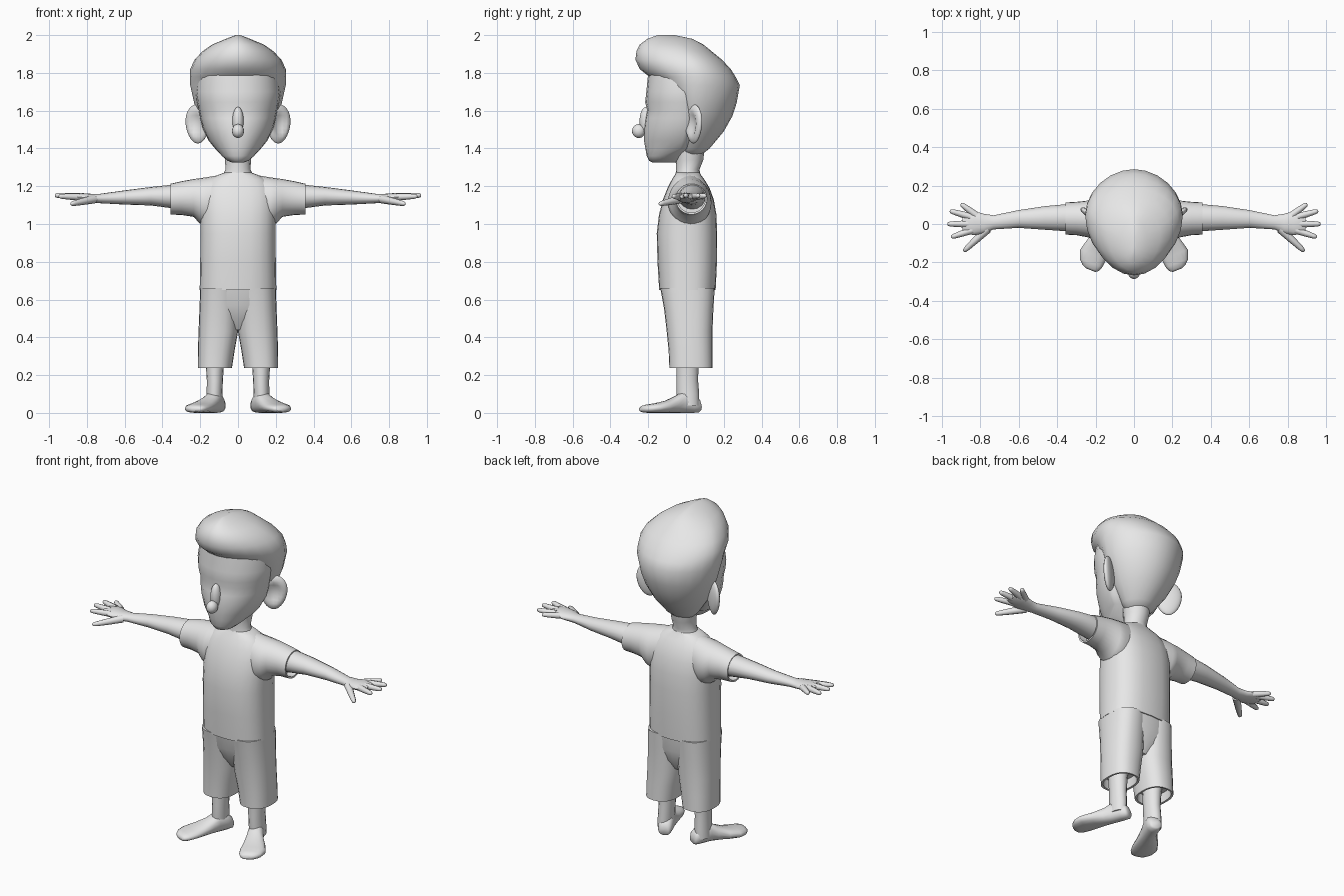
import bpy, bmesh, math
from mathutils import Vector, Matrix

clay = bpy.data.materials.new("light_grey")
clay.diffuse_color = (0.8, 0.8, 0.8, 1)


def finish(name, bm, mirror=False, angle=50):
    """Turn a bmesh into a smooth-shaded object, optionally mirrored left/right."""
    bmesh.ops.recalc_face_normals(bm, faces=bm.faces[:])
    me = bpy.data.meshes.new(name)
    bm.to_mesh(me)
    bm.free()
    me.materials.append(clay)
    ob = bpy.data.objects.new(name, me)
    bpy.context.collection.objects.link(ob)
    bpy.ops.object.select_all(action='DESELECT')
    ob.select_set(True)
    bpy.context.view_layer.objects.active = ob
    bpy.ops.object.shade_smooth_by_angle(angle=math.radians(angle))
    if mirror:
        mod = ob.modifiers.new("mirror", 'MIRROR')
        mod.use_mirror_merge = False
    return ob


def skin(bm, rings):
    """Bridge rings of points with quads and cap both ends."""
    vs = [[bm.verts.new(p) for p in r] for r in rings]
    n = len(vs[0])
    for a, b in zip(vs, vs[1:]):
        for i in range(n):
            j = (i + 1) % n
            bm.faces.new((a[i], a[j], b[j], b[i]))
    bm.faces.new(vs[0])
    bm.faces.new(vs[-1])


def power(v, e):
    return math.copysign(abs(v) ** e, v)


def loft(name, sections, axis='z', n=2.0, sides=24, mirror=False, matrix=None, angle=50):
    """Section: (position, u0, u1, v0, v1[, u_mid]).
    axis z: u=y, v=x;  axis x: u=y, v=z;  axis y: u=x, v=z."""
    rings = []
    for s in sections:
        t, u0, u1, v0, v1 = s[:5]
        um = s[5] if len(s) > 5 else (u0 + u1) / 2
        ring = []
        for i in range(sides):
            a = 2 * math.pi * i / sides
            c, d = power(math.cos(a), 2 / n), power(math.sin(a), 2 / n)
            u = um + d * ((u1 - um) if d > 0 else (um - u0))
            v = (v0 + v1) / 2 + c * (v1 - v0) / 2
            p = {'z': (v, u, t), 'x': (t, u, v), 'y': (u, t, v)}[axis]
            ring.append(matrix @ Vector(p) if matrix else Vector(p))
        rings.append(ring)
    bm = bmesh.new()
    skin(bm, rings)
    return finish(name, bm, mirror, angle)


def sym(rows):
    """Shorthand rows (z, front, back, half_width[, mid]) to full sections."""
    return [(r[0], r[1], r[2], -r[3], r[3]) + tuple(r[4:]) for r in rows]


def hollow(s, depth, rim=0.01):
    """Rim and inner rings that open the end of a sleeve or trouser leg."""
    t, a, b, c, d = s
    inner = (a + rim, b - rim, c + rim, d - rim)
    return [(t + depth,) + inner, (t + depth * 0.02,) + inner, s]


def finger(bm, base, tip, r0, r1):
    """Tapered digit with a rounded end."""
    base, tip = Vector(base), Vector(tip)
    d = tip - base
    q = d.to_track_quat('Z', 'Y')
    rings = []
    for f, r in ((0, r0), (0.5, (r0 + r1) / 2), (0.86, r1), (0.96, r1 * 0.75), (1, r1 * 0.3)):
        rings.append([base + d * f + q @ Vector((r * math.cos(k * math.pi / 4),
                                                 r * math.sin(k * math.pi / 4), 0))
                      for k in range(8)])
    skin(bm, rings)


def ball(name, centre, radii):
    bm = bmesh.new()
    bmesh.ops.create_uvsphere(bm, u_segments=16, v_segments=10, radius=1)
    bm.transform(Matrix.Translation(centre) @ Matrix.Diagonal((*radii, 1)))
    return finish(name, bm, angle=80)


# Hair and back of the skull, with an overhanging front tuft
loft("hair", sym([
    (1.36, -0.02, 0.075, 0.06, 0.03),
    (1.40, -0.04, 0.125, 0.10, 0.03),
    (1.49, -0.05, 0.20, 0.165, 0.04),
    (1.57, -0.06, 0.245, 0.205, 0.05),
    (1.64, -0.08, 0.268, 0.232, 0.05),
    (1.735, -0.14, 0.285, 0.253, 0.05),
    (1.78, -0.195, 0.262, 0.254, 0.05),
    (1.82, -0.245, 0.237, 0.253, 0.04),
    (1.87, -0.268, 0.19, 0.23, 0.02),
    (1.915, -0.262, 0.135, 0.187, -0.02),
    (1.95, -0.245, 0.092, 0.137, -0.05),
    (1.98, -0.205, 0.035, 0.065, -0.08),
    (2.0, -0.15, -0.06, 0.012, -0.10)]), n=1.9, angle=80)

# Face with tapered jaw
loft("face", sym([
    (1.325, -0.175, -0.06, 0.03),
    (1.335, -0.195, -0.04, 0.055),
    (1.36, -0.208, -0.02, 0.085),
    (1.40, -0.215, 0.02, 0.122, -0.03),
    (1.44, -0.222, 0.04, 0.155, -0.02),
    (1.51, -0.222, 0.06, 0.188, 0.0),
    (1.56, -0.216, 0.07, 0.20, 0.0),
    (1.605, -0.206, 0.08, 0.208, 0.0),
    (1.645, -0.216, 0.08, 0.217, 0.0),
    (1.70, -0.21, 0.08, 0.225, 0.0),
    (1.80, -0.20, 0.08, 0.21, 0.0)]), n=2.1, angle=80)
ball("nose_tip", (0, -0.25, 1.492), (0.032, 0.036, 0.037))
ball("nose_bridge", (0, -0.212, 1.545), (0.03, 0.034, 0.075))

# Ears: flattened, dished and angled back
bm = bmesh.new()
bmesh.ops.create_uvsphere(bm, u_segments=20, v_segments=14, radius=1)
for v in bm.verts:
    dish = max(0, 1 - (v.co.x ** 2 + v.co.z ** 2) / 0.45)
    if v.co.y < 0:
        v.co.y += 1.1 * dish
    v.co.x *= 0.9 + 0.14 * v.co.z
bm.transform(Matrix.Translation((0.213, 0.04, 1.53))
             @ Matrix.Rotation(math.radians(33), 4, 'Z')
             @ Matrix.Diagonal((0.084, 0.024, 0.104, 1)))
finish("ear", bm, True, 80)

# Neck
loft("neck", sym([
    (1.20, -0.07, 0.10, 0.11), (1.25, -0.056, 0.075, 0.083),
    (1.29, -0.053, 0.072, 0.066), (1.34, -0.055, 0.092, 0.069),
    (1.42, -0.06, 0.10, 0.08)]), sides=16)

# Shirt body with an open hem
hem = (0.65, -0.142, 0.157, -0.203, 0.203)
loft("shirt", hollow(hem, 0.03) + sym([
    (0.80, -0.151, 0.164, 0.20), (0.95, -0.155, 0.165, 0.199),
    (1.05, -0.143, 0.161, 0.20), (1.13, -0.122, 0.147, 0.20),
    (1.19, -0.098, 0.125, 0.185), (1.235, -0.075, 0.098, 0.15),
    (1.258, -0.06, 0.08, 0.11), (1.272, -0.053, 0.073, 0.072)]), n=2.5)

# Short sleeves
cuff = (0.357, -0.055, 0.112, 1.05, 1.213)
loft("sleeve", hollow(cuff, -0.05) + [
    (0.30, -0.058, 0.115, 1.048, 1.226), (0.235, -0.07, 0.122, 1.038, 1.238),
    (0.205, -0.085, 0.13, 1.005, 1.242), (0.17, -0.095, 0.135, 0.985, 1.247),
    (0.08, -0.07, 0.11, 1.0, 1.262)], axis='x', mirror=True)

# Arms and palms
loft("arm", [
    (0.28, -0.04, 0.105, 1.075, 1.21), (0.36, -0.037, 0.102, 1.085, 1.207),
    (0.46, -0.03, 0.093, 1.098, 1.196), (0.60, -0.02, 0.072, 1.103, 1.178),
    (0.73, -0.028, 0.045, 1.11, 1.16), (0.78, -0.05, 0.053, 1.113, 1.160),
    (0.83, -0.058, 0.066, 1.120, 1.164), (0.87, -0.05, 0.06, 1.127, 1.162),
    (0.89, -0.035, 0.04, 1.135, 1.156)], axis='x', sides=16, mirror=True)

# Fingers and thumb
bm = bmesh.new()
for base, tip in (((0.82, 0.045, 1.143), (0.90, 0.105, 1.15)),
                  ((0.85, 0.038, 1.146), (0.957, 0.068, 1.15)),
                  ((0.86, 0.0, 1.146), (0.97, 0.0, 1.152)),
                  ((0.84, -0.032, 1.143), (0.95, -0.068, 1.147))):
    finger(bm, base, tip, 0.019, 0.013)
finger(bm, (0.76, -0.025, 1.132), (0.885, -0.142, 1.106), 0.023, 0.014)
finish("fingers", bm, True, 80)

# Trousers: hips and two open legs
loft("hips", sym([
    (0.44, -0.05, 0.09, 0.05), (0.50, -0.09, 0.125, 0.13),
    (0.57, -0.117, 0.143, 0.198), (0.67, -0.137, 0.152, 0.2)]), n=2.4)
cuff = (0.238, -0.088, 0.141, 0.032, 0.213)
loft("trouser_leg", hollow(cuff, 0.06, 0.012) + [
    (0.33, -0.092, 0.14, 0.018, 0.212), (0.43, -0.102, 0.14, 0.0, 0.209),
    (0.55, -0.116, 0.145, -0.005, 0.204), (0.66, -0.136, 0.152, -0.01, 0.2)],
    n=2.4, mirror=True)

# Shins
loft("shin", [
    (0.04, -0.045, 0.07, 0.085, 0.168), (0.10, -0.05, 0.07, 0.083, 0.166),
    (0.17, -0.05, 0.064, 0.08, 0.165), (0.25, -0.05, 0.066, 0.075, 0.17),
    (0.36, -0.055, 0.075, 0.07, 0.18)], sides=16, mirror=True)

# Feet, turned outwards
turn = Matrix.Translation((0.125, 0, 0)) @ Matrix.Rotation(math.radians(21.5), 4, 'Z')
loft("foot", [
    (0.08, -0.025, 0.025, 0.012, 0.05), (0.07, -0.037, 0.037, 0.002, 0.075),
    (0.035, -0.043, 0.043, 0.0, 0.105), (-0.02, -0.043, 0.045, 0.0, 0.115),
    (-0.06, -0.043, 0.055, 0.0, 0.09), (-0.12, -0.046, 0.08, 0.0, 0.065),
    (-0.18, -0.05, 0.095, 0.0, 0.052), (-0.225, -0.045, 0.08, 0.0, 0.045),
    (-0.25, -0.034, 0.055, 0.003, 0.038), (-0.26, -0.02, 0.03, 0.01, 0.028)],
    axis='y', n=2.3, sides=16, mirror=True, matrix=turn)
